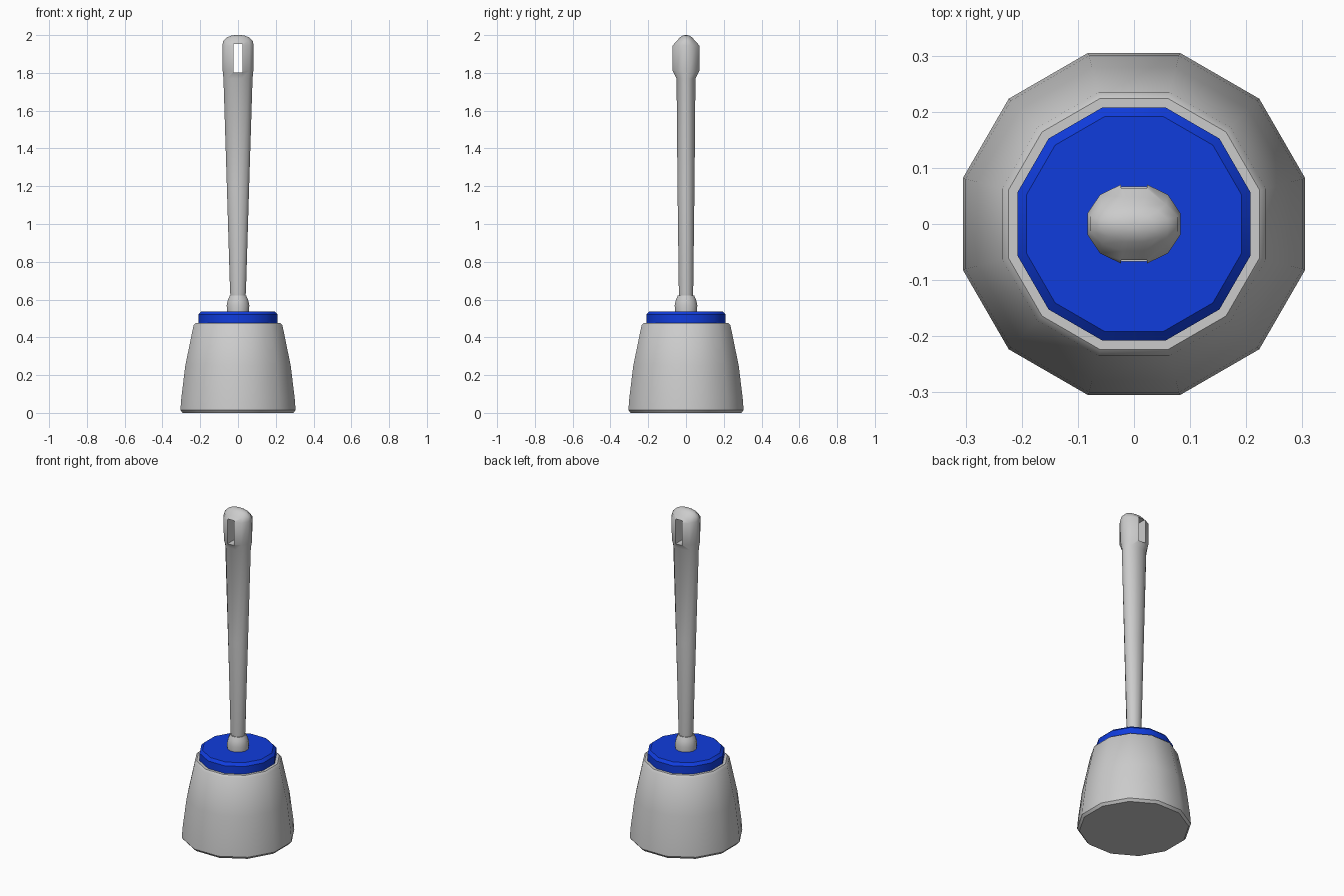
import bpy, bmesh, math

if "Cube" in bpy.data.objects:
    bpy.data.objects.remove(bpy.data.objects["Cube"])

SIDES = 12
K = 1 / math.cos(math.pi / SIDES)  # apothem -> corner radius


def loft(name, rings, angle=40, material=None):
    """Closed 12-sided solid from (z, half width x, half width y) rings."""
    bm = bmesh.new()
    loops = []
    for z, rx, ry in rings:
        loops.append([bm.verts.new((K * rx * math.cos(a), K * ry * math.sin(a), z))
                      for a in (2 * math.pi * (i + 0.5) / SIDES for i in range(SIDES))])
    for lo, hi in zip(loops, loops[1:]):
        for i in range(SIDES):
            j = (i + 1) % SIDES
            bm.faces.new((lo[i], lo[j], hi[j], hi[i]))
    bm.faces.new(loops[0][::-1])
    bm.faces.new(loops[-1])
    mesh = bpy.data.meshes.new(name)
    bm.to_mesh(mesh)
    bm.free()
    obj = bpy.data.objects.new(name, mesh)
    bpy.context.collection.objects.link(obj)
    if material:
        mesh.materials.append(material)
    bpy.ops.object.select_all(action='DESELECT')
    obj.select_set(True)
    bpy.context.view_layer.objects.active = obj
    bpy.ops.object.shade_smooth_by_angle(angle=math.radians(angle))
    return obj


def lathe(name, profile, **kw):
    return loft(name, [(z, r, r) for r, z in profile], **kw)


blue = bpy.data.materials.new("blue_plastic")
blue.diffuse_color = (0.005, 0.045, 0.72, 1)
blue.use_nodes = True
blue.node_tree.nodes["Principled BSDF"].inputs["Base Color"].default_value = blue.diffuse_color

# Holder cup, bulging slightly on its way up to the rim
lathe("holder_cup", [(0.293, 0), (0.305, 0.015), (0.30, 0.08), (0.279, 0.25),
                     (0.235, 0.465), (0.224, 0.476)])

# Blue lid with a bevelled upper edge
lathe("lid", [(0.208, 0.47), (0.208, 0.522), (0.192, 0.538)], material=blue)

# Collar where the handle meets the lid
lathe("collar", [(0.057, 0.53), (0.06, 0.57), (0.053, 0.60), (0.043, 0.622)])

# Tapered handle with thicker, rounded grip end
handle = loft("handle", [
    (0.61, 0.038, 0.036), (0.64, 0.042, 0.038), (1.2, 0.059, 0.045), (1.77, 0.077, 0.05),
    (1.81, 0.081, 0.071), (1.945, 0.083, 0.071), (1.97, 0.078, 0.048),
    (1.988, 0.06, 0.032), (1.997, 0.035, 0.018), (2.0, 0.012, 0.006)])

# Hanging slot cut through the grip
bpy.ops.mesh.primitive_cube_add(size=1, location=(0, 0, 1.877))
cutter = bpy.context.object
cutter.name = "slot_cutter"
cutter.scale = (0.046, 0.4, 0.15)
cutter.hide_render = True
cutter.hide_set(True)
cut = handle.modifiers.new("slot", 'BOOLEAN')
cut.operation = 'DIFFERENCE'
cut.solver = 'EXACT'
cut.object = cutter
